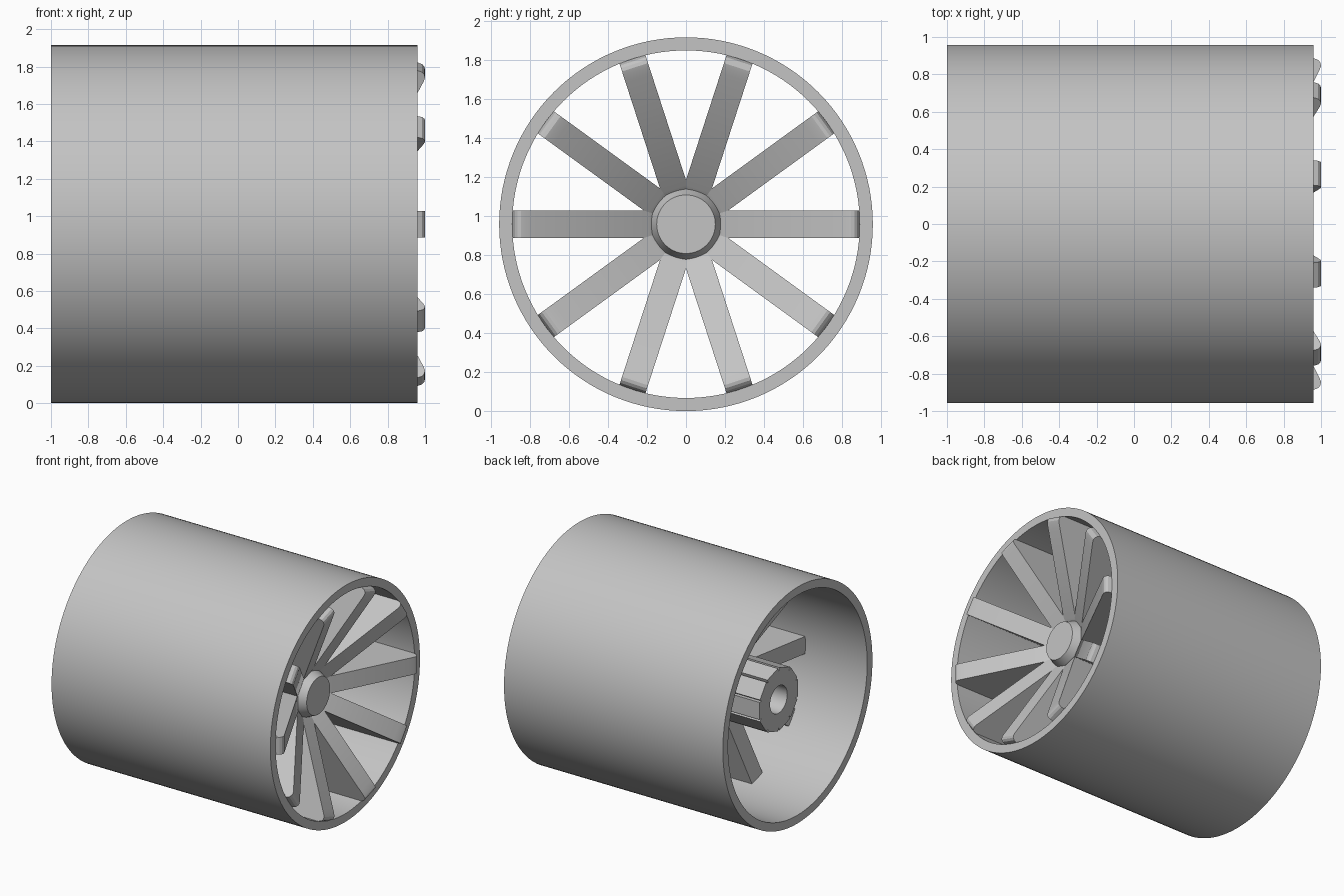
import bpy, bmesh, math
from mathutils import Matrix, Vector

if "Cube" in bpy.data.objects:
    bpy.data.objects.remove(bpy.data.objects["Cube"])

R = 0.957          # outer radius, also height of the axle line
SPOKES = 10
HALF_W = 0.07

grey = bpy.data.materials.new("plain grey")
grey.diffuse_color = (0.55, 0.55, 0.55, 1)
grey.use_nodes = True
grey.node_tree.nodes["Principled BSDF"].inputs["Base Color"].default_value = grey.diffuse_color


def finish(name, bm, smooth=True):
    bmesh.ops.recalc_face_normals(bm, faces=bm.faces)
    mesh = bpy.data.meshes.new(name)
    bm.to_mesh(mesh)
    bm.free()
    mesh.materials.append(grey)
    ob = bpy.data.objects.new(name, mesh)
    ob.location.z = R
    bpy.context.collection.objects.link(ob)
    if smooth:
        bpy.ops.object.select_all(action='DESELECT')
        ob.select_set(True)
        bpy.context.view_layer.objects.active = ob
        bpy.ops.object.shade_smooth_by_angle(angle=math.radians(25))
    return ob


def lathe(name, profile, steps, closed):
    """Turn an (x, radius) profile around the x axis."""
    bm = bmesh.new()
    vs = [bm.verts.new((x, r, 0)) for x, r in profile]
    pairs = list(zip(vs, vs[1:])) + ([(vs[-1], vs[0])] if closed else [])
    edges = [bm.edges.new(p) for p in pairs]
    bmesh.ops.spin(bm, geom=vs + edges, cent=(0, 0, 0), axis=(1, 0, 0),
                   angle=math.tau, steps=steps)
    bmesh.ops.remove_doubles(bm, verts=bm.verts, dist=1e-5)
    return finish(name, bm)


# Outer drum: open tube
lathe("drum", [(-1, R), (0.96, R), (0.96, 0.89), (-1, 0.89)], 128, True)

# Hub core with a bore at the back and a tapered cap at the front
lathe("hub", [(0.5, 0), (0.5, 0.11), (-0.83, 0.11), (-0.83, 0.215),
              (0.64, 0.205), (0.64, 0.185), (0.72, 0.15), (0.72, 0)], 64, False)

# Spoke fins: dished front edge, rounded tip, hub rib running to the back
fin = [(0.67, 0.19), (0.975, 0.79), (0.993, 0.825), (1.0, 0.845),
       (0.997, 0.862), (0.985, 0.877), (0.95, 0.89), (0.94, 0.91),
       (-0.45, 0.91), (-0.33, 0.245), (-0.83, 0.245), (-0.83, 0.16),
       (0.64, 0.16)]
for i in range(SPOKES):
    bm = bmesh.new()
    face = bm.faces.new([bm.verts.new((x, r, -HALF_W)) for x, r in fin])
    ext = bmesh.ops.extrude_face_region(bm, geom=[face])
    top = [g for g in ext["geom"] if isinstance(g, bmesh.types.BMVert)]
    bmesh.ops.translate(bm, verts=top, vec=Vector((0, 0, 2 * HALF_W)))
    bm.transform(Matrix.Rotation(math.tau * i / SPOKES, 4, 'X'))
    finish(f"spoke_{i + 1}", bm)
